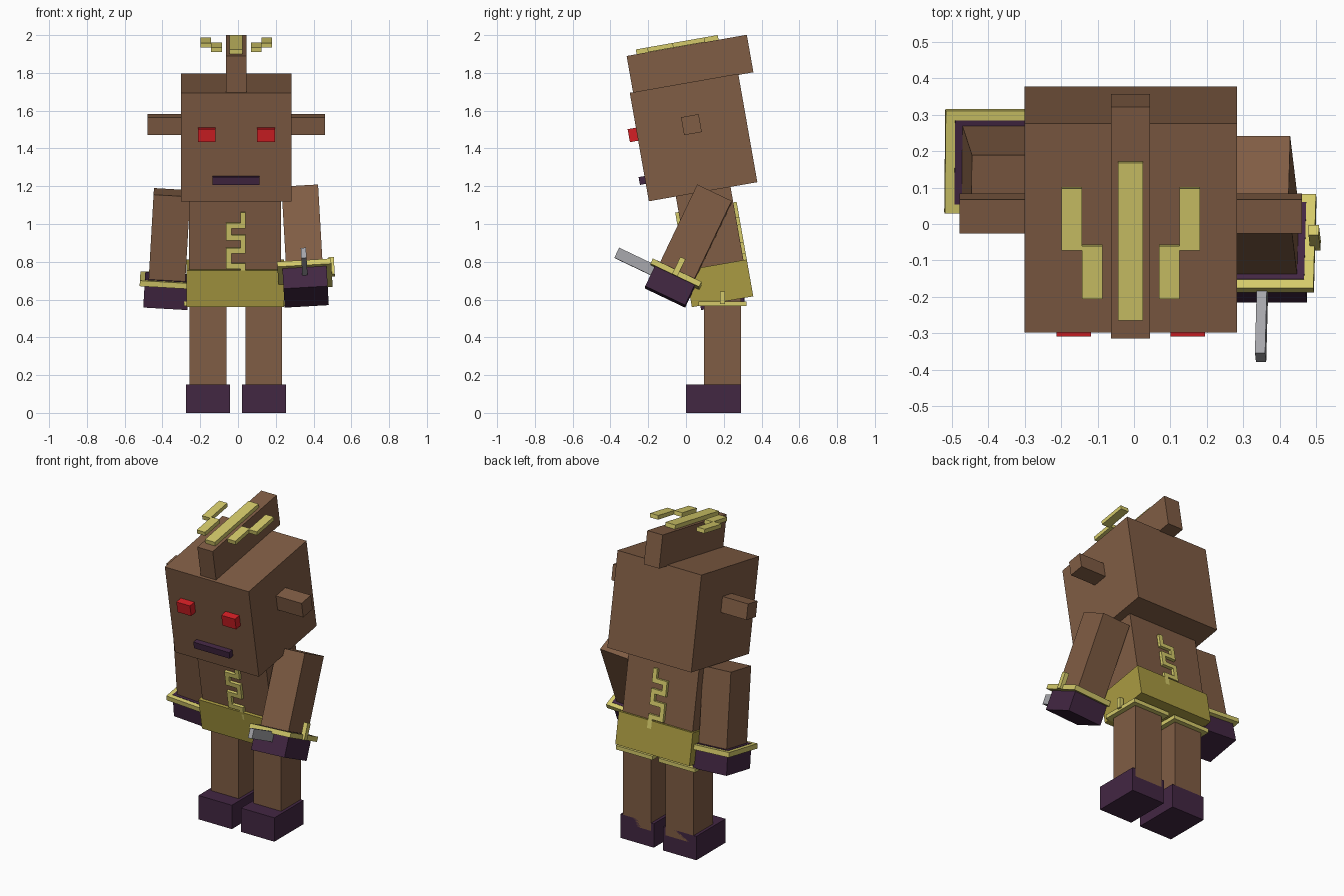
import bpy, bmesh
from math import radians
from mathutils import Matrix, Vector

cube = bpy.data.objects.get("Cube")
if cube:
    bpy.data.objects.remove(cube, do_unlink=True)


def material(name, r, g, b):
    m = bpy.data.materials.new(name)
    m.use_nodes = True
    m.diffuse_color = (r, g, b, 1)
    m.node_tree.nodes["Principled BSDF"].inputs["Base Color"].default_value = (r, g, b, 1)
    return m


BROWN = material("brown", 0.216, 0.109, 0.058)
PURPLE = material("dark purple", 0.055, 0.020, 0.055)
GOLD = material("pale gold", 0.66, 0.59, 0.145)
BELT = material("deep gold", 0.402, 0.328, 0.054)
RED = material("red", 0.66, 0.014, 0.018)
GREY = material("steel grey", 0.376, 0.376, 0.402)


def frame(origin, tilt=0, lean=0):
    """Local frame tilted about x, then leaned about y."""
    return (Matrix.Translation(origin) @ Matrix.Rotation(radians(lean), 4, 'Y')
            @ Matrix.Rotation(radians(tilt), 4, 'X'))


def boxes(name, mat, base, *extents):
    """One object made of boxes, each given as (x0, x1, y0, y1, z0, z1)."""
    bm = bmesh.new()
    for x0, x1, y0, y1, z0, z1 in extents:
        size = Matrix.Diagonal((x1 - x0, y1 - y0, z1 - z0, 1))
        mid = Vector((x0 + x1, y0 + y1, z0 + z1)) / 2
        bmesh.ops.create_cube(bm, size=1, matrix=Matrix.Translation(mid) @ size)
    me = bpy.data.meshes.new(name)
    bm.to_mesh(me)
    bm.free()
    me.materials.append(mat)
    ob = bpy.data.objects.new(name, me)
    ob.matrix_world = base
    bpy.context.collection.objects.link(ob)
    return ob


def block(name, mat, base, half_x, half_y, z0, z1):
    return boxes(name, mat, base, (-half_x, half_x, -half_y, half_y, z0, z1))


# Head with ears, eyes and mouth
head = frame((-0.009, 0.04, 1.458), 10)
block("head", BROWN, head, 0.292, 0.2915, -0.2915, 0.2915)
for side, name in ((1, "left"), (-1, "right")):
    ear = sorted((side * 0.28, side * 0.47))
    boxes(name + "_ear", BROWN, head, (*ear, -0.047, 0.048, 0.021, 0.117))
    eye = sorted((side * 0.109, side * 0.204))
    boxes(name + "_eye", RED, head, (*eye, -0.336, -0.28, 0.034, 0.104))
boxes("mouth", PURPLE, head, (-0.126, 0.123, -0.323, -0.28, -0.198, -0.156))

# Crest with its floating gold plates
boxes("crest", BROWN, head, (-0.054, 0.053, -0.274, 0.372, 0.285, 0.4865))
boxes("crest_plate", GOLD, head, (-0.035, 0.034, -0.22, 0.22, 0.48, 0.512))
for side, name in ((1, "left"), (-1, "right")):
    outer = sorted((side * 0.134, side * 0.19))
    inner = sorted((side * 0.077, side * 0.134))
    boxes(name + "_crest_plates", GOLD, head,
          (*outer, -0.024, 0.148, 0.487, 0.512), (*inner, -0.159, -0.012, 0.487, 0.512))

# Torso and belt
body = frame((-0.015, 0.1765, 0.686), 10)
block("torso", BROWN, body, 0.2435, 0.147, -0.06, 0.55)
block("belt", BELT, body, 0.258, 0.165, -0.099, 0.099)

# Winding chest stripe that shows on front and back
levels = [0.409, 0.338, 0.274, 0.204, 0.121]
stripe, left_x, right_x, w = [], -0.034, 0.041, 0.014
for i, (top, low) in enumerate(zip(levels, levels[1:])):
    x = left_x if i % 2 else right_x
    z_top = top if i == 0 else top + w
    stripe.append((x - w, x + w, -0.165, 0.165, low - w, z_top))
    stripe.append((left_x + w, right_x - w, -0.165, 0.165, low - w, low + w))
stripe.append((right_x - w, right_x + w, -0.165, 0.165, 0.05, levels[-1] + w))
boxes("chest_stripe", GOLD, body, *stripe)

# Legs, boots and thigh cuffs
for name, x in (("left", 0.137), ("right", -0.159)):
    leg = frame((x, 0.1925, 0))
    block(name + "_leg", BROWN, leg, 0.097, 0.0975, 0.1, 0.62)
    boxes(name + "_boot", PURPLE, leg, (-0.116, 0.116, -0.1925, 0.0975, 0, 0.15))
    block(name + "_thigh_cuff", GOLD, leg, 0.1275, 0.1275, 0.565, 0.59)
    if name == "left":
        boxes("left_thigh_clasp", GOLD, leg, (0.115, 0.14, -0.013, 0.013, 0.577, 0.642))

# Arms, hands and wrist cuffs, each in a frame centred on the cuff
left = frame((0.354, -0.053, 0.734), -25.5, -3.3)
right = frame((-0.376, 0.172, 0.702), 10, 3.3)
for name, arm in (("left", left), ("right", right)):
    block(name + "_arm", BROWN, arm, 0.097, 0.101, 0, 0.473)
    block(name + "_hand", PURPLE, arm, 0.117, 0.117, -0.133, 0.017)
    block(name + "_wrist_cuff", GOLD, arm, 0.143, 0.143, -0.015, 0.015)

# Blade and clasp on the left hand
boxes("blade", GREY, left, (-0.014, 0.014, -0.332, -0.1, -0.062, -0.003))
boxes("wrist_clasp", GOLD, left, (0.13, 0.158, -0.015, 0.015, -0.015, 0.085))
